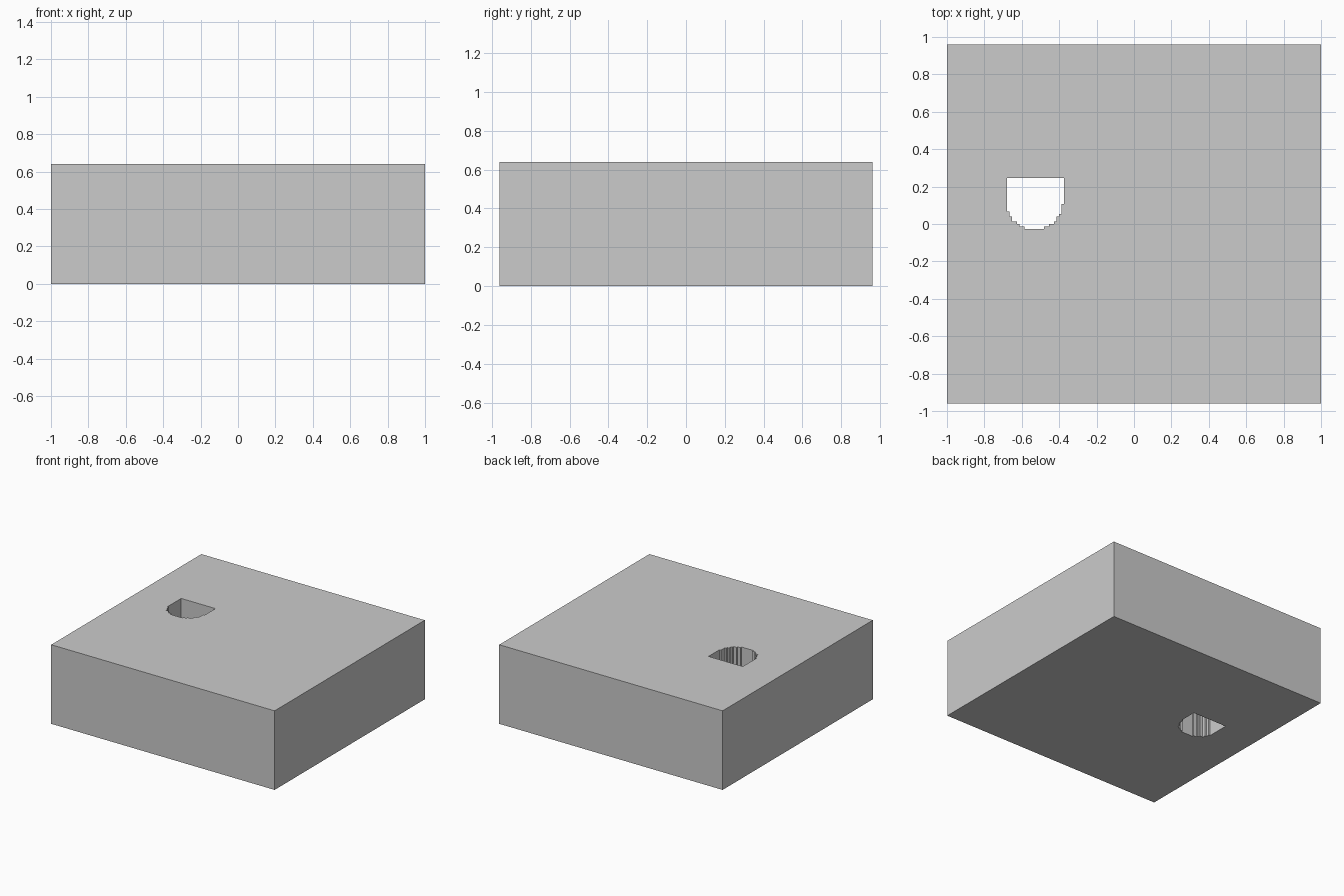
import bpy, bmesh, math

if "Cube" in bpy.data.objects:
    bpy.data.objects.remove(bpy.data.objects["Cube"])

STEP = 2 / 150            # width of the fine stair steps in the slot wall
HEIGHT = 0.64


def prism(name, outline, z0, z1):
    """Extrude a closed xy outline from z0 to z1."""
    bm = bmesh.new()
    face = bm.faces.new([bm.verts.new((x, y, z0)) for x, y in outline])
    top = bmesh.ops.extrude_face_region(bm, geom=[face])["geom"]
    for v in top:
        if isinstance(v, bmesh.types.BMVert):
            v.co.z = z1
    bmesh.ops.recalc_face_normals(bm, faces=bm.faces)
    mesh = bpy.data.meshes.new(name)
    bm.to_mesh(mesh)
    bm.free()
    obj = bpy.data.objects.new(name, mesh)
    bpy.context.collection.objects.link(obj)
    return obj


# Solid block
block = prism("block", [(-1, -0.96), (1, -0.96), (1, 0.96), (-1, 0.96)], 0, HEIGHT)

# D-shaped slot outline: straight back edge, stepped round front
cx, cy, radius, back = -0.533, 0.123, 0.1535, 0.245
outline = []
for i in range(24, 47):
    x0, x1 = -1 + i * STEP, -1 + (i + 1) * STEP
    dx = (x0 + x1) / 2 - cx
    y = cy - math.sqrt(max(0, radius ** 2 - dx ** 2))
    y = -0.96 + round((y + 0.96) / STEP) * STEP
    if outline and abs(outline[-1][1] - y) < 1e-6:
        outline[-1] = (x1, y)
    else:
        outline += [(x0, y), (x1, y)]
outline += [(outline[-1][0], back), (outline[0][0], back)]

# Cut the slot right through the block
cutter = prism("slot_cutter", outline, -0.1, HEIGHT + 0.1)
cutter.hide_render = True
cut = block.modifiers.new("slot", "BOOLEAN")
cut.operation = "DIFFERENCE"
cut.solver = "EXACT"
cut.object = cutter
bpy.context.view_layer.objects.active = block
block.select_set(True)
bpy.ops.object.modifier_apply(modifier=cut.name)
bpy.data.objects.remove(cutter)
